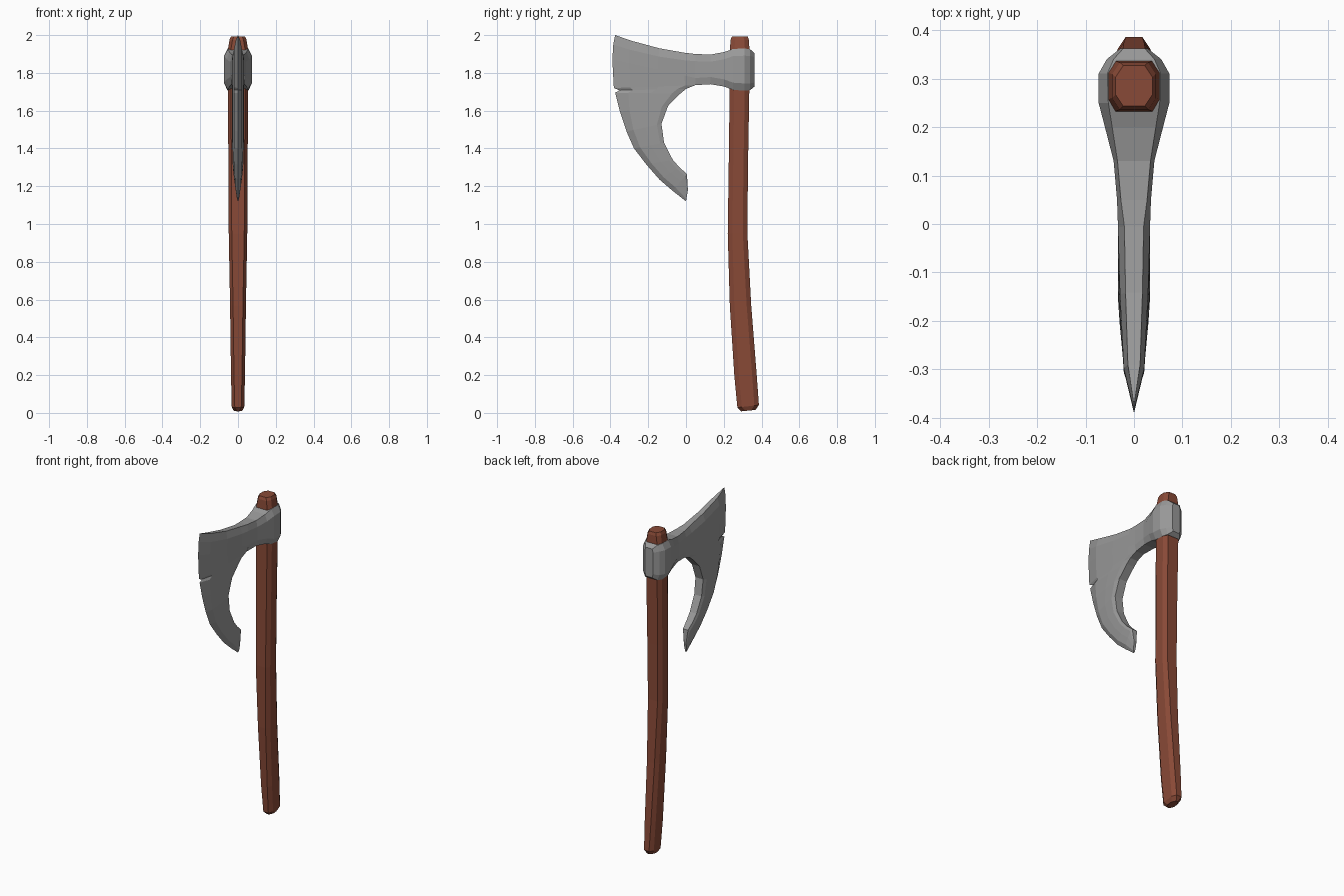
import bpy, bmesh

if "Cube" in bpy.data.objects:
    bpy.data.objects.remove(bpy.data.objects["Cube"])


def material(name, rgb):
    m = bpy.data.materials.new(name)
    m.diffuse_color = (*rgb, 1)
    m.use_nodes = True
    m.node_tree.nodes["Principled BSDF"].inputs["Base Color"].default_value = m.diffuse_color
    return m


STEEL = material("steel_grey", (0.32, 0.32, 0.32))
WOOD = material("red_brown_wood", (0.25, 0.068, 0.038))


def finish(name, bm, mat):
    bmesh.ops.remove_doubles(bm, verts=bm.verts, dist=0.0005)
    bmesh.ops.dissolve_degenerate(bm, edges=bm.edges, dist=0.0003)
    bmesh.ops.recalc_face_normals(bm, faces=bm.faces)
    me = bpy.data.meshes.new(name)
    bm.to_mesh(me)
    bm.free()
    me.materials.append(mat)
    ob = bpy.data.objects.new(name, me)
    bpy.context.collection.objects.link(ob)
    return ob


def loft(name, rings, mat, caps=(True, True)):
    bm = bmesh.new()
    loops = [[bm.verts.new(p) for p in r] for r in rings]
    n = len(loops[0])
    for a, b in zip(loops, loops[1:]):
        for k in range(n):
            bm.faces.new((a[k], a[(k + 1) % n], b[(k + 1) % n], b[k]))
    if caps[0]:
        bm.faces.new(loops[0][::-1])
    if caps[1]:
        bm.faces.new(loops[-1])
    return finish(name, bm, mat)


def octagon(hx, hy, cx, cy):
    # rectangle with cut corners
    return [(hx, hy - cy), (hx - cx, hy), (cx - hx, hy), (-hx, hy - cy),
            (-hx, cy - hy), (cx - hx, -hy), (hx - cx, -hy), (hx, cy - hy)]


# Handle: slightly curved shaft; z, front y, back y, half width, tilt of the ring
shaft = [(0.012, 0.292, 0.368, 0.022, 0.10), (0.035, 0.272, 0.386, 0.033, 0.12),
         (0.20, 0.256, 0.374, 0.037, 0.08), (0.57, 0.232, 0.345, 0.042, 0.04),
         (0.95, 0.221, 0.325, 0.049, 0), (1.30, 0.226, 0.328, 0.051, 0),
         (1.70, 0.231, 0.335, 0.053, 0), (1.92, 0.232, 0.336, 0.054, 0),
         (1.975, 0.236, 0.333, 0.045, 0), (1.992, 0.243, 0.327, 0.038, 0)]
rings = []
for z, y0, y1, hx, tilt in shaft:
    hy = (y1 - y0) / 2
    rings.append([(x, y + (y0 + y1) / 2, z + tilt * y)
                  for x, y in octagon(hx, hy, 0.016, 0.024)])
loft("handle", rings, WOOD)

# Neck and socket: y, half width, half width of top, top z, bottom z, bevel height
neck = [(0.05, 0.035, 0.027, 1.900, 1.735, 0.038), (0.13, 0.042, 0.034, 1.897, 1.740, 0.038),
        (0.20, 0.060, 0.045, 1.910, 1.728, 0.038), (0.25, 0.073, 0.053, 1.927, 1.710, 0.038),
        (0.31, 0.073, 0.055, 1.929, 1.706, 0.038), (0.34, 0.056, 0.042, 1.925, 1.709, 0.035),
        (0.362, 0.028, 0.022, 1.905, 1.727, 0.022)]
rings = []
for y, hw, hf, zt, zb, b in neck:
    rings.append([(hw, y, zb + b), (hw, y, zt - b), (hf, y, zt), (-hf, y, zt),
                  (-hw, y, zt - b), (-hw, y, zb + b), (-hf, y, zb), (hf, y, zb)])
loft("socket", rings, STEEL, caps=(False, True))

# Blade rows: cutting-edge point (y, z), inner point (y, z), thickness factor
rows = [(-.375, 2.00, .05, 1.900, .60), (-.385, 1.95, .05, 1.862, 1.0),
        (-.390, 1.87, .05, 1.773, 1.0), (-.382, 1.72, .05, 1.735, 1.0),
        (-.352, 1.708, .00, 1.715, 1.0), (-.375, 1.695, -.03, 1.690, 1.0),
        (-.350, 1.595, -.095, 1.625, 1.0), (-.315, 1.49, -.13, 1.530, 1.0),
        (-.275, 1.40, -.116, 1.430, .95), (-.210, 1.315, -.07, 1.340, .88),
        (-.140, 1.235, -.035, 1.300, .80), (-.070, 1.175, .005, 1.265, .65),
        (0.0, 1.12, .01, 1.180, .25)]
columns = [(0, .035), (.13, .033), (.45, .029), (.80, .021), (1, 0)]
bm = bmesh.new()
sides = []
for s in (1, -1):
    grid = []
    for i, (ey, ez, iy, iz, f) in enumerate(rows):
        line = []
        for u, t in columns:
            bend = -0.06 * u * (1 - u) if i < 2 else 0
            thick = t * f
            if i == 0 and u == 0:
                thick = .027
            if i >= 3 and u == 0:
                thick *= .75
            line.append(bm.verts.new((s * thick, iy + (ey - iy) * u,
                                      iz + (ez - iz) * u + bend)))
        grid.append(line)
    for a, b in zip(grid, grid[1:]):
        for j in range(len(columns) - 1):
            bm.faces.new((a[j], a[j + 1], b[j + 1], b[j]))
    sides.append(grid)


# Walls along the top edge, the hook end and the inner curve
def wall(a, b):
    for k in range(len(a) - 1):
        bm.faces.new((a[k], a[k + 1], b[k + 1], b[k]))


right, left = sides
wall(right[0], left[0])
wall(right[-1], left[-1])
wall([r[0] for r in right[3:]], [r[0] for r in left[3:]])
finish("blade", bm, STEEL)
